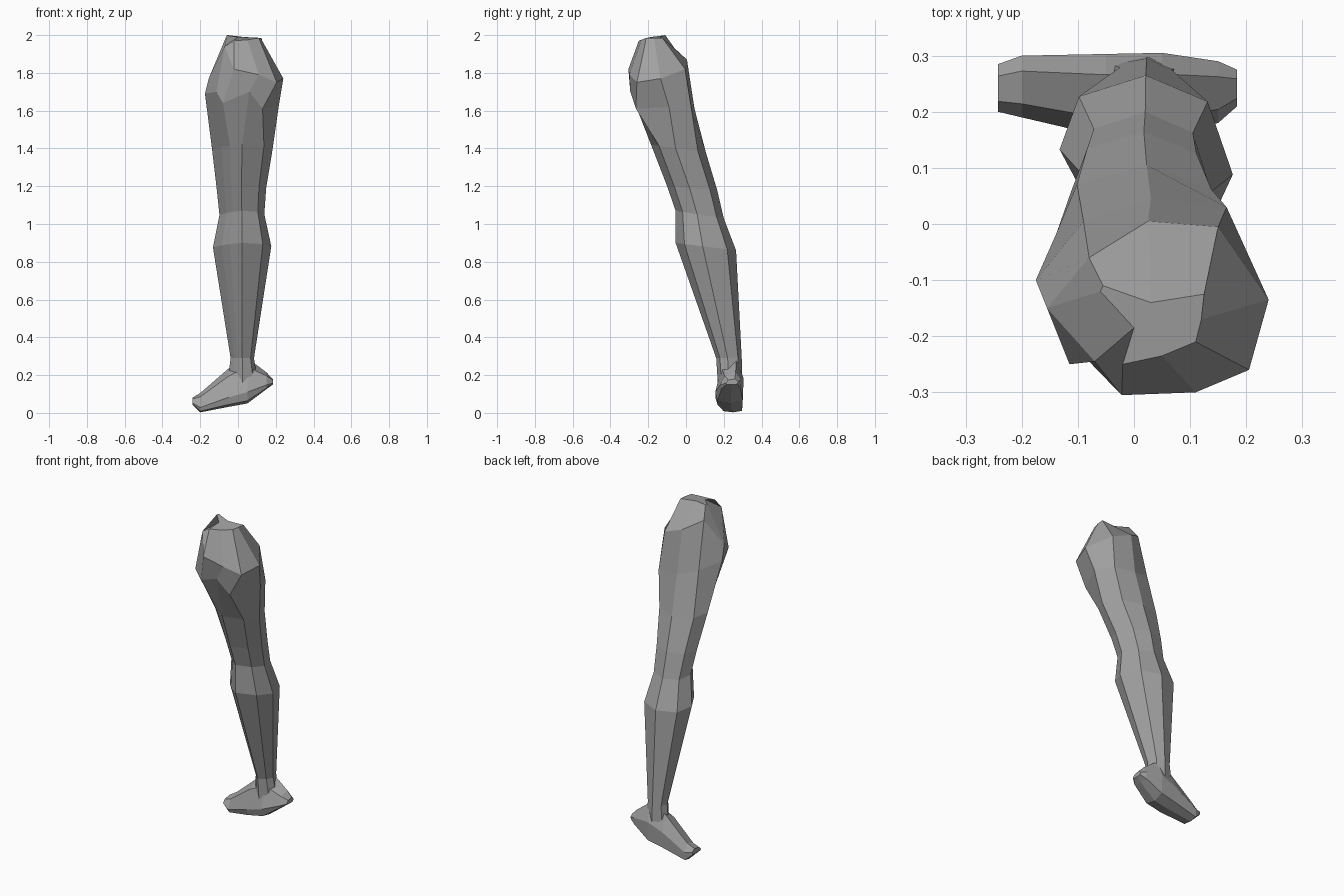
import bpy, bmesh, math

old = bpy.data.objects.get("Cube")
if old:
    bpy.data.objects.remove(old, do_unlink=True)

grey = bpy.data.materials.new("mid_grey")
grey.use_nodes = True
shade = (0.36, 0.36, 0.36, 1)
grey.diffuse_color = shade
grey.node_tree.nodes["Principled BSDF"].inputs["Base Color"].default_value = shade

# Column angles around the leg and how far each bulges; the inner front is flat
COLUMNS = [(-6, 1), (45, 1), (90, 1), (135, 1.08), (170, 1),
           (210, .78), (240, .8), (270, 1), (315, 1)]


def loft(name, rings):
    """Skin a list of equal-sized rings and cap both ends."""
    bm = bmesh.new()
    loops = [[bm.verts.new(p) for p in ring] for ring in rings]
    for a, b in zip(loops, loops[1:]):
        for i in range(len(a)):
            j = (i + 1) % len(a)
            bm.faces.new((a[i], a[j], b[j], b[i]))
    bm.faces.new(loops[0])
    bm.faces.new(loops[-1])
    bmesh.ops.recalc_face_normals(bm, faces=bm.faces)
    mesh = bpy.data.meshes.new(name)
    bm.to_mesh(mesh)
    bm.free()
    mesh.materials.append(grey)
    obj = bpy.data.objects.new(name, mesh)
    bpy.context.collection.objects.link(obj)
    return obj


def leg_ring(z, x0, x1, y0, y1, tilt=0.0):
    """Slice of the leg; tilt lowers the back edge."""
    cx, cy, rx, ry = (x0 + x1) / 2, (y0 + y1) / 2, (x1 - x0) / 2, (y1 - y0) / 2
    ring = []
    for degrees, bulge in COLUMNS:
        u = bulge * math.cos(math.radians(degrees))
        v = bulge * math.sin(math.radians(degrees))
        ring.append((cx + rx * u, cy + ry * v, z - tilt * v))
    return ring


def foot_ring(x, y0, y1, z0, z1):
    """Slice of the foot: ridge near the back, sloping front face, broad sole."""
    w, h = y1 - y0, z1 - z0
    return [(x, y1 - 0.25 * w, z1), (x, y0 + 0.22 * w, z0 + 0.8 * h),
            (x, y0, z0 + 0.25 * h), (x, y0 + 0.08 * w, z0 + 0.06 * h),
            (x, y0 + 0.55 * w, z0), (x, y1 - 0.03 * w, z0 + 0.08 * h),
            (x, y1, z0 + 0.55 * h)]


# Hip: irregular rings, counterclockwise from the outer side, with an inner ledge
crown = [(.12, -.17, 1.985), (.125, -.125, 1.985), (.03, -.14, 1.99),
         (-.055, -.11, 2), (-.06, -.12, 1.998), (0, -.185, 1.99),
         (-.02, -.25, 1.97), (.05, -.235, 1.975), (.11, -.21, 1.985)]
hip = [(.24, -.135, 1.77), (.15, -.005, 1.82), (.025, .005, 1.87),
       (-.08, -.06, 1.93), (-.155, -.15, 1.77), (-.07, -.245, 1.94),
       (-.022, -.305, 1.82), (.11, -.3, 1.79), (.205, -.26, 1.75)]
crease = [(.215, -.09, 1.62), (.165, .03, 1.6), (.03, .045, 1.61),
          (-.09, .005, 1.65), (-.175, -.1, 1.69), (-.115, -.25, 1.7),
          (-.08, -.245, 1.64), (.06, -.295, 1.7), (.13, -.265, 1.61)]

# Thigh, knee, calf and ankle
leg = loft("leg", [
    crown, hip, crease,
    leg_ring(1.40, -.14, .185, -.185, .105, .02),
    leg_ring(1.19, -.115, .15, -.1, .165, .01),
    leg_ring(1.05, -.1, .14, -.055, .2, .02),
    leg_ring(0.88, -.135, .177, -.055, .265, .02),
    leg_ring(0.29, -.04, .085, .16, .295),
    leg_ring(0.13, -.06, .11, .17, .3)])

# Foot, from heel to toe
foot = loft("foot", [
    foot_ring(.184, .21, .275, .15, .18),
    foot_ring(.15, .18, .29, .125, .215),
    foot_ring(.05, .155, .305, .05, .29),
    foot_ring(-.05, .155, .303, .032, .235),
    foot_ring(-.2, .19, .3, .003, .105),
    foot_ring(-.242, .2, .285, .045, .08)])
